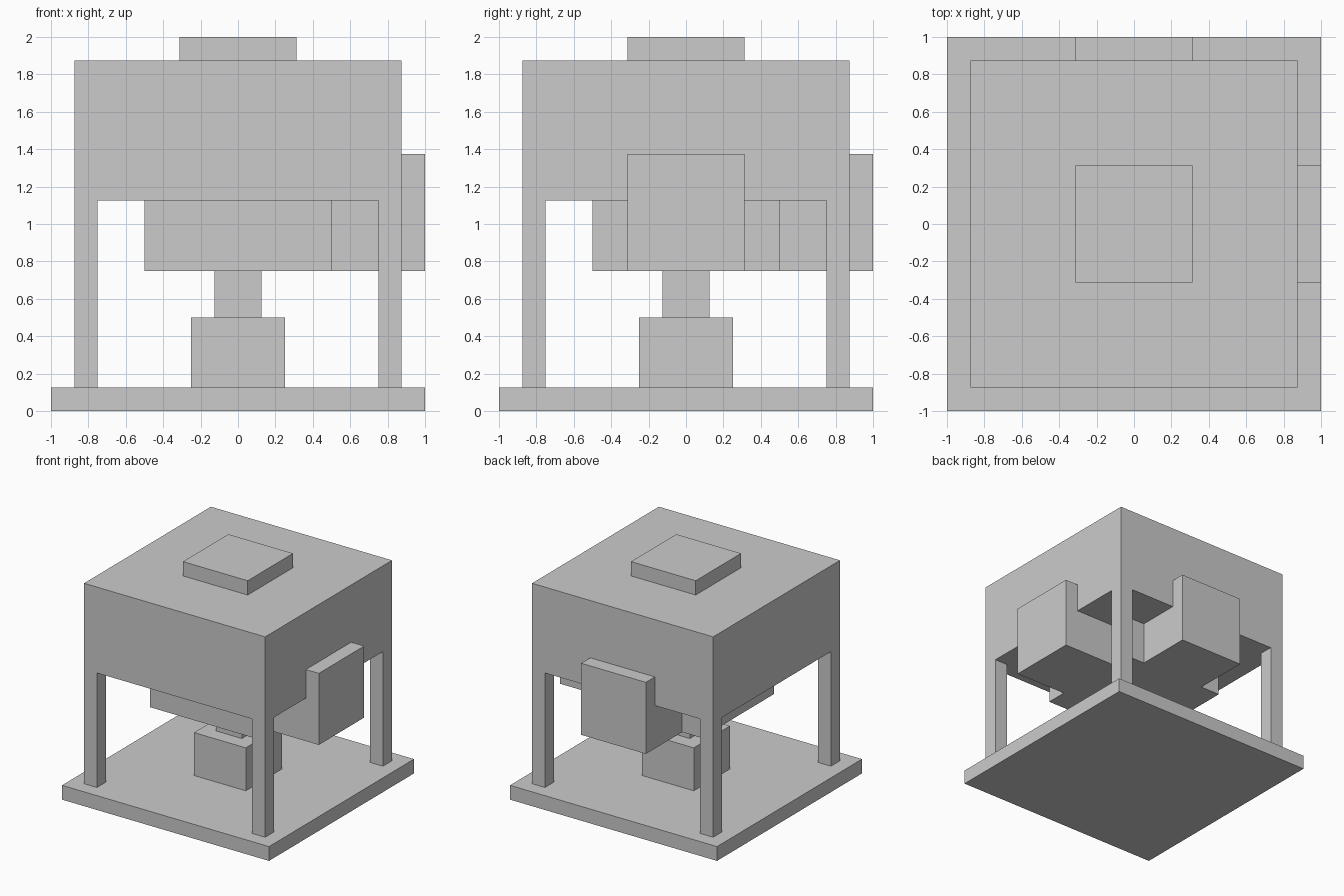
import bpy, bmesh
from math import pi
from mathutils import Matrix

if "Cube" in bpy.data.objects:
    bpy.data.objects.remove(bpy.data.objects["Cube"])


def add_object(name, bm):
    bmesh.ops.recalc_face_normals(bm, faces=bm.faces)
    mesh = bpy.data.meshes.new(name)
    bm.to_mesh(mesh)
    bm.free()
    obj = bpy.data.objects.new(name, mesh)
    bpy.context.collection.objects.link(obj)
    return obj


def box(name, half, z0, z1, x=0, y=0):
    """Square block of half-width `half` between two heights."""
    bm = bmesh.new()
    bmesh.ops.create_cube(bm, size=1, matrix=Matrix.Translation((x, y, (z0 + z1) / 2))
                          @ Matrix.Diagonal((2 * half, 2 * half, z1 - z0, 1)))
    return add_object(name, bm)


def side_port(name, angle):
    """L-shaped arm and plate, pointing along +x and turned about z."""
    profile = [(0.5, 0.75), (1, 0.75), (1, 1.375), (0.875, 1.375), (0.875, 1.125), (0.5, 1.125)]
    bm = bmesh.new()
    face = bm.faces.new([bm.verts.new((x, -0.3125, z)) for x, z in profile])
    new = bmesh.ops.extrude_face_region(bm, geom=[face])["geom"]
    bmesh.ops.translate(bm, vec=(0, 0.625, 0),
                        verts=[v for v in new if isinstance(v, bmesh.types.BMVert)])
    bmesh.ops.rotate(bm, verts=bm.verts, matrix=Matrix.Rotation(angle, 3, 'Z'))
    return add_object(name, bm)


# Base and central column
box("base_plate", 1, 0, 0.125)
box("pedestal", 0.25, 0.125, 0.5)
box("nozzle", 0.125, 0.5, 0.75)
box("lower_housing", 0.5, 0.75, 1.125)

# Main body and top plate
box("main_body", 0.875, 1.125, 1.875)
box("top_port", 0.3125, 1.875, 2)

# Corner legs
for side, sx in (("left", -1), ("right", 1)):
    for end, sy in (("front", -1), ("back", 1)):
        box(f"{end}_{side}_leg", 0.0625, 0.125, 1.125, sx * 0.8125, sy * 0.8125)

# Ports on the right and back
side_port("right_port", 0)
side_port("back_port", pi / 2)
